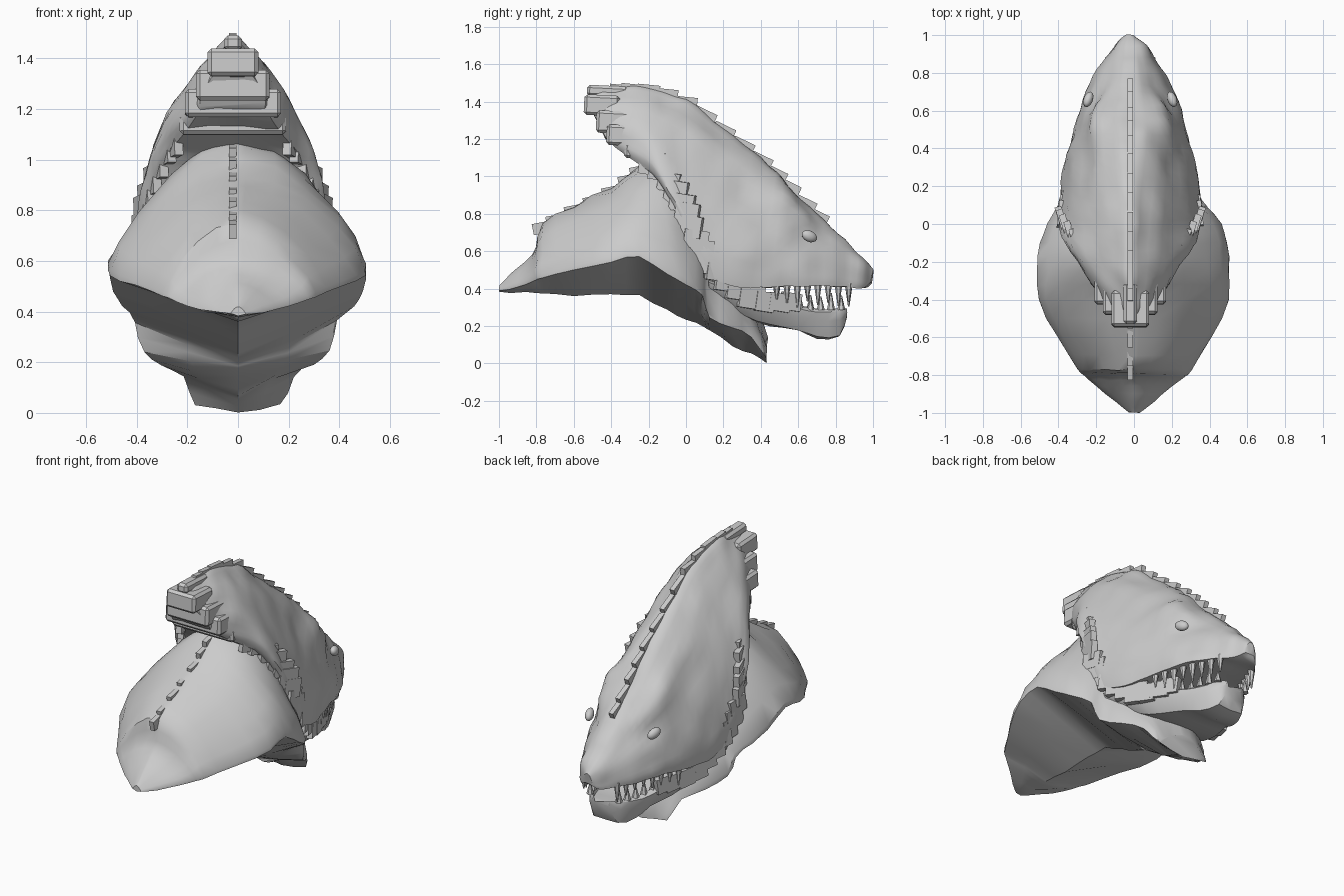
import bpy, bmesh, math, random
from mathutils import Vector, Matrix, noise

if "Cube" in bpy.data.objects:
    bpy.data.objects.remove(bpy.data.objects["Cube"])

random.seed(4)
CX = -.02  # the head sits slightly off centre
grey = bpy.data.materials.new("stone grey")
grey.diffuse_color = (0.6, 0.6, 0.6, 1)
grey.use_nodes = True
grey.node_tree.nodes["Principled BSDF"].inputs["Base Color"].default_value = grey.diffuse_color


def finish(bm, name, angle=40, shift=0.0):
    bmesh.ops.recalc_face_normals(bm, faces=bm.faces)
    bmesh.ops.translate(bm, verts=bm.verts, vec=(shift, 0, 0))
    me = bpy.data.meshes.new(name)
    bm.to_mesh(me)
    bm.free()
    me.materials.append(grey)
    ob = bpy.data.objects.new(name, me)
    bpy.context.collection.objects.link(ob)
    bpy.ops.object.select_all(action='DESELECT')
    ob.select_set(True)
    bpy.context.view_layer.objects.active = ob
    bpy.ops.object.shade_smooth_by_angle(angle=math.radians(angle))
    return ob


def smooth_rows(rows, n=3):
    """Catmull-Rom interpolation of number rows."""
    out = []
    for i in range(len(rows) - 1):
        p = [rows[max(0, min(len(rows) - 1, i + k))] for k in (-1, 0, 1, 2)]
        for s in range(n):
            t = s / n
            out.append([0.5 * (2 * b + (c - a) * t + (2 * a - 5 * b + 4 * c - d) * t * t
                               + (3 * b - a - 3 * c + d) * t ** 3) for a, b, c, d in zip(*p)])
    out.append(list(rows[-1]))
    return out


def loft(name, rings, angle=40, rough=0.0, lumps=(), shift=0.0):
    bm = bmesh.new()
    vr = [[bm.verts.new(p) for p in r] for r in rings]
    n = len(vr[0])
    for a, b in zip(vr, vr[1:]):
        for i in range(n):
            j = (i + 1) % n
            bm.faces.new((a[i], a[j], b[j], b[i]))
    bm.faces.new(vr[0])
    bm.faces.new(vr[-1])
    bmesh.ops.recalc_face_normals(bm, faces=bm.faces)
    bm.normal_update()
    # push bumps and hollows out along the normals, plus a little roughness
    for v in bm.verts:
        p = Vector((abs(v.co.x), v.co.y, v.co.z))
        d = rough * noise.noise(v.co * 9)
        for c, r, h in lumps:
            d += h * math.exp(-((p - Vector(c)).length / r) ** 2)
        v.co += v.normal * d
    return finish(bm, name, angle, shift)


def mirrored(half):
    """Closed ring from a half outline that starts and ends on the centre line."""
    return half + [(-x, y, z) for x, y, z in reversed(half[1:-1])]


def add_block(bm, centre, size, rot=Matrix.Identity(3)):
    m = Matrix.Translation(centre) @ rot.to_4x4() @ Matrix.Diagonal((*size, 1))
    bmesh.ops.create_cube(bm, size=1, matrix=m)


# Upper head with swept-back crest: top y, top z, edge y, edge z, half width, boxiness
HEAD = [(1.0, .5, .99, .43, .03, .5), (.96, .545, .95, .405, .075, .5), (.85, .665, .85, .41, .15, .45),
        (.7, .8, .7, .42, .235, .4), (.55, .955, .5, .41, .295, .42), (.4, 1.1, .3, .41, .345, .34),
        (.2, 1.26, .15, .46, .375, .18), (0, 1.41, .05, .6, .38, .03), (-.2, 1.475, -.05, .8, .36, 0),
        (-.35, 1.475, -.15, .98, .3, 0), (-.48, 1.46, -.3, 1.1, .2, 0), (-.52, 1.4, -.43, 1.2, .13, 0)]
ARCH = [(0, 1), (.07, .985), (.18, .93), (.35, .84), (.54, .69), (.76, .49), (.92, .27), (1, .12), (.97, 0)]
arch = smooth_rows(ARCH, 2) + [(.5, .03), (0, .04)]
rings = [mirrored([(max(u, 0) ** (1 - k) * w, ey + (ty - ey) * v, ez + (tz - ez) * v) for u, v in arch])
         for ty, tz, ey, ez, w, k in smooth_rows(HEAD, 4)]
loft("upper_head", rings, 40, .014, [
    ((.19, .53, .87), .08, .035), ((.19, .62, .8), .05, .03),       # brows
    ((.25, .67, .68), .06, -.03), ((.15, .76, .7), .07, -.02),      # eye sockets
    ((.33, .3, .6), .14, .012), ((.25, .34, .95), .08, -.025),      # cheeks and temples
    ((.07, .93, .52), .05, .012)], CX)                              # nostrils

# Neck and throat with the hollow cut underside: y, half width, top, side z, bottom z
NECK = [(-1, .03, .42, .39, .38), (-.94, .1, .48, .4, .38), (-.86, .2, .55, .42, .38), (-.8, .27, .62, .45, .378),
        (-.77, .3, .75, .46, .378), (-.6, .41, .84, .5, .37), (-.4, .505, .94, .54, .365),
        (-.25, .505, 1.05, .57, .36), (-.1, .49, 1.09, .48, .29), (0, .46, 1.0, .42, .235),
        (.09, .4, .8, .36, .185), (.12, .37, .8, .24, .17), (.25, .3, .55, .19, .1), (.35, .22, .38, .14, .05),
        (.43, .17, .14, .03, .003)]
MANTLE = [(0, 1), (.06, .99), (.28, .92), (.53, .75), (.77, .46), (.91, .26), (1, .06), (1, 0)]
rings = []
for y, w, top, side, bot in smooth_rows(NECK, 2):
    half = [(u * w, y, side + (top - side) * v) for u, v in MANTLE]
    rings.append(mirrored(half + [(w * .5, y, (side + bot) / 2), (0, y, bot)]))
loft("neck", rings, 35, .02)

# Lower jaw: y, half width, rim z, bottom z
JAW = [(.86, .06, .29, .25), (.82, .11, .295, .14), (.7, .17, .29, .135), (.6, .21, .31, .17),
       (.45, .27, .34, .2), (.3, .32, .38, .25), (.12, .35, .45, .34)]
rings = []
for y, w, rim, bot in smooth_rows(JAW, 2):
    rings.append(mirrored([(0, y, rim - .03), (w * .75, y, rim - .03), (w * .88, y, rim), (w, y, rim - .015),
                           (w * .97, y, rim * .6 + bot * .4), (w * .75, y, bot + .01), (0, y, bot)]))
loft("lower_jaw", rings, 35, .01, (), CX)

# Ragged scales along the jaw and cheek edge: x, y, z
EDGE = [(.235, .54, .31), (.285, .4, .31), (.325, .26, .37), (.36, .14, .47), (.375, .06, .58),
        (.38, .01, .71), (.355, -.04, .84), (.305, -.11, .95), (.25, -.2, 1.05)]
path = [Vector(p) for p in smooth_rows(EDGE, 2)]
bm = bmesh.new()
for i, p in enumerate(path):
    size = (.035, random.uniform(.1, .14), random.uniform(.09, .13))
    for s in (1, -1):
        rot = Matrix.Rotation(s * (.35 if i < 7 else .1 if i < 10 else -.3), 3, 'Z') @ Matrix.Rotation(-.15, 3, 'X')
        add_block(bm, Vector((s * (p.x - .015), p.y + .02, p.z + .02)), size, rot)
finish(bm, "edge_scales", 30, CX)

# Stepped bands closing the back of the crest: half width, y, z, depth, height
bm = bmesh.new()
for w, y, z, d, h in ((.21, -.25, 1.135, .16, .08), (.19, -.34, 1.22, .17, .11), (.145, -.39, 1.29, .18, .12),
                      (.1, -.45, 1.38, .19, .11), (.035, -.42, 1.455, .22, .06)):
    add_block(bm, (0, y, z), (2 * w, d, h), Matrix.Rotation(-.05, 3, 'X'))
bmesh.ops.bevel(bm, geom=bm.edges[:], offset=.015, segments=1, affect='EDGES')
finish(bm, "crest_bands", 30, CX)

# Stepped ridge plates down the middle of the head and neck
bm = bmesh.new()
for y, z in smooth_rows([h[:2] for h in HEAD[3:10]], 2):
    add_block(bm, (CX, y, z - .02), (.03, .12, .07), Matrix.Rotation(-.45 if y > 0 else -.1, 3, 'X'))
for y, z in smooth_rows([(n[0], n[2]) for n in NECK[4:8]], 2):
    add_block(bm, (CX, y, z - .025), (.03, .1, .06), Matrix.Rotation(.2, 3, 'X'))
finish(bm, "ridge_plates", 30)

# Teeth: long upper row and short lower row
bm = bmesh.new()
for i in range(8):
    y = .87 - i * .055
    w = .115 + i * .022
    for s in (1, -1):
        for x, yy, z, length, flip in ((w, y, .43, random.uniform(.07, .13), math.pi),
                                       (w * .86, y - .04, .285, random.uniform(.05, .1), 0)):
            d = -1 if flip else 1
            m = Matrix.Translation((s * x, yy, z + d * length / 2)) @ Matrix.Rotation(flip, 4, 'X')
            bmesh.ops.create_cone(bm, cap_ends=True, segments=6, radius1=.022, radius2=.004,
                                  depth=length, matrix=m)
finish(bm, "teeth", 50, CX)

# Eyes
bm = bmesh.new()
for s in (1, -1):
    m = (Matrix.Translation((s * .222, .66, .68)) @ Matrix.Rotation(s * .35, 4, 'Z')
         @ Matrix.Rotation(-.4, 4, 'X') @ Matrix.Diagonal((.025, .045, .03, 1)))
    bmesh.ops.create_uvsphere(bm, u_segments=14, v_segments=8, radius=1, matrix=m)
finish(bm, "eyes", 60, CX)
